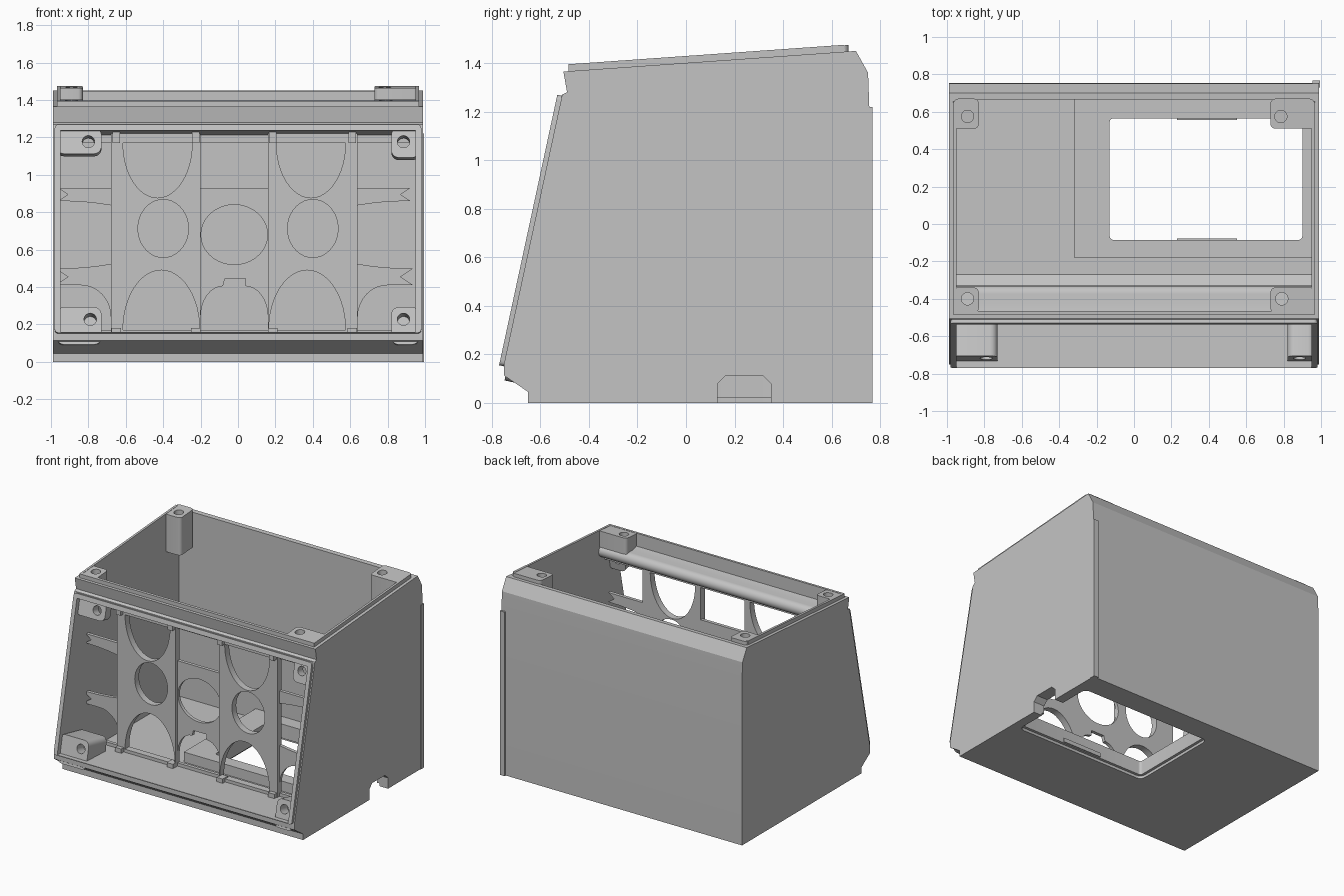
import bpy, bmesh
from math import sin, cos, pi
from mathutils import Matrix, Vector

if "Cube" in bpy.data.objects:
    bpy.data.objects.remove(bpy.data.objects["Cube"], do_unlink=True)

grey = bpy.data.materials.new("plain grey")
grey.use_nodes = True
grey.diffuse_color = (0.55, 0.55, 0.55, 1)
grey.node_tree.nodes["Principled BSDF"].inputs["Base Color"].default_value = grey.diffuse_color


def frame(u, v, w, origin=(0, 0, 0)):
    """Matrix whose columns are the sketch axes and the extrusion axis."""
    m = Matrix((u, v, w)).transposed().to_4x4()
    m.translation = Vector(origin)
    return m


# Sketch planes: side (y,z), front (x,z), plan (x,y) and the leaning bezel
X, Y, Z = Vector((1, 0, 0)), Vector((0, 1, 0)), Vector((0, 0, 1))
SIDE, FRONT, PLAN = frame(Y, Z, X), frame(X, Z, Y), frame(X, Y, Z)
lean = Vector((0, 0.24, 1.115)).normalized()
BEZEL = frame(X, lean, lean.cross(X), (0, -0.77, 0.155))


def solid(name, pts, plane, lo, hi):
    """Extrude a 2D outline between two depths on a sketch plane."""
    bm = bmesh.new()
    rings = [[bm.verts.new(plane @ Vector((a, b, d))) for a, b in pts] for d in (lo, hi)]
    bm.faces.new(rings[0])
    bm.faces.new(rings[1])
    for i in range(len(pts)):
        j = (i + 1) % len(pts)
        bm.faces.new((rings[0][i], rings[0][j], rings[1][j], rings[1][i]))
    bmesh.ops.recalc_face_normals(bm, faces=bm.faces)
    me = bpy.data.meshes.new(name)
    bm.to_mesh(me)
    bm.free()
    me.materials.append(grey)
    ob = bpy.data.objects.new(name, me)
    bpy.context.collection.objects.link(ob)
    return ob


def cut(ob, cutters):
    """Subtract the cutters and bake the result."""
    for c in cutters:
        c.hide_render = True
        mod = ob.modifiers.new("cut", "BOOLEAN")
        mod.operation, mod.solver, mod.object = "DIFFERENCE", "EXACT", c
    bpy.context.view_layer.update()
    done = ob.evaluated_get(bpy.context.evaluated_depsgraph_get())
    me = bpy.data.meshes.new_from_object(done)
    ob.modifiers.clear()
    ob.data = me
    return ob


def rect(x0, x1, y0, y1):
    return [(x0, y0), (x1, y0), (x1, y1), (x0, y1)]


def arc(cx, cy, rx, ry, a0=0, a1=360, n=24):
    return [(cx + rx * cos(pi * a / 180), cy + ry * sin(pi * a / 180))
            for a in (a0 + (a1 - a0) * i / n for i in range(n + 1))]


def ellipse(cx, cy, rx, ry):
    return arc(cx, cy, rx, ry, n=36)[:-1]


def rounded(x0, x1, y0, y1, r):
    return (arc(x1 - r, y1 - r, r, r, 0, 90, 5) + arc(x0 + r, y1 - r, r, r, 90, 180, 5)
            + arc(x0 + r, y0 + r, r, r, 180, 270, 5) + arc(x1 - r, y0 + r, r, r, 270, 360, 5))


# Cutters: the hollow inside (open at front and top), floor window, cable notch
hollow = [(-0.9, 0.165), (-0.4, 0.145), (-0.27, 0.05), (0.665, 0.05), (0.665, 1.6),
          (-0.465, 1.6), (-0.465, 1.3), (-0.41, 1.29)]
hollow += arc(-0.375, 1.245, 0.045, 0.045, 90, -90, 10) + [(-0.5, 1.235), (-0.9, 1.25)]
cavity = solid("cavity_cutter", hollow, SIDE, -0.95, 0.95)
window = solid("window_cutter", rounded(-0.13, 0.9, -0.085, 0.565, 0.02), PLAN, -0.1, 0.2)
recess = solid("recess_cutter", rounded(-0.15, 0.92, -0.105, 0.585, 0.04), PLAN, -0.1, 0.02)
notch = solid("notch_cutter", [(0.13, -0.05), (0.13, 0.08), (0.165, 0.113), (0.315, 0.113),
              (0.35, 0.08), (0.35, -0.05)], SIDE, 0.8, 1.1)

# Shell
shell = solid("shell", [(-0.65, 0), (0.755, 0), (0.755, 1.22), (0.75, 1.36), (0.70, 1.45),
              (-0.505, 1.365), (-0.49, 1.28), (-0.51, 1.27), (-0.75, 0.16), (-0.75, 0.113),
              (-0.65, 0.045)], SIDE, -0.99, 0.99)
cut(shell, [cavity, window, recess, notch])

# Thin raised rim of the leaning front bezel
bezel = solid("bezel_rim", rounded(-0.98, 0.98, 0, 1.14, 0.02), BEZEL, 0, 0.03)
cut(bezel, [cavity])

# Sloping top rim, left open along the back
rim = solid("top_rim", [(-0.485, 1.34), (-0.485, 1.395), (0.65, 1.475), (0.66, 1.43)],
            SIDE, -0.967, 0.967)
cut(rim, [cavity])

# Back corner fin and raised floor block around the window
solid("back_fin", rect(0.955, 0.995, 0.73, 0.768), PLAN, 0, 1.22)
cut(solid("floor_block", rect(-0.32, 0.955, -0.18, 0.67), PLAN, 0.04, 0.125), [window, notch])
for y in (-0.085, 0.565):
    solid("window_lip", rect(0.23, 0.55, y - 0.008, y + 0.008), PLAN, 0.025, 0.055)


# Top screw posts, tops sheared to follow the sloping rim
def top_post(name, x0, x1, y0, y1, hx, hy, depth):
    post = solid(name, rounded(x0, x1, y0, y1, 0.025), PLAN, -depth, 0)
    cut(post, [solid("hole_cutter", ellipse(hx, hy, 0.033, 0.033), PLAN, -0.15, 0.1)])
    for v in post.data.vertices:
        v.co.z += 1.393 + (v.co.y + 0.485) * 0.0705


top_post("back_right_post", -0.965, -0.83, 0.51, 0.67, -0.89, 0.575, 0.28)
top_post("back_left_post", 0.73, 0.965, 0.51, 0.67, 0.785, 0.575, 0.28)
top_post("front_right_post", -0.965, -0.83, -0.475, -0.34, -0.89, -0.4, 0.12)
top_post("front_left_post", 0.73, 0.965, -0.475, -0.34, 0.79, -0.4, 0.12)


# Bezel screw posts
def bezel_post(name, x0, x1, z0, z1, hx, hz, depth):
    v = [(z - 0.155) / 0.978 for z in (z0, z1, hz)]
    post = solid(name, rounded(x0, x1, v[0], v[1], 0.04), BEZEL, 0.035, depth)
    cut(post, [solid("hole_cutter", ellipse(hx, v[2], 0.033, 0.033), BEZEL, 0, 0.12)])


bezel_post("upper_right_bezel_post", -0.97, -0.73, 1.12, 1.26, -0.8, 1.185, 0.1)
bezel_post("upper_left_bezel_post", 0.82, 0.97, 1.1, 1.26, 0.885, 1.185, 0.1)
bezel_post("lower_right_bezel_post", -0.97, -0.73, 0.1, 0.3, -0.79, 0.235, 0.25)
bezel_post("lower_left_bezel_post", 0.82, 0.97, 0.1, 0.3, 0.885, 0.235, 0.25)

# Upright lattice behind the bezel: two thick columns joined by thinner webs
MID = -0.02


def mirrored(shapes):
    return shapes + [[(2 * MID - x, z) for x, z in s] for s in shapes]


def lattice(name, x0, x1, front, holes):
    panel = solid(name, rect(x0, x1, 0.11, 1.24), FRONT, front, -0.4)
    cut(panel, [solid("lattice_cutter", h, FRONT, -0.6, -0.3) for h in holes])


column_holes = mirrored([
    arc(-0.43, 1.17, 0.185, 0.293, 180, 360, 24),
    arc(-0.41, 0.17, 0.205, 0.32, 0, 180, 24),
]) + [ellipse(s * 0.4, 0.713, 0.135, 0.155) for s in (-1, 1)]
lattice("right_column", -0.68, -0.2, -0.45, column_holes)
lattice("left_column", 0.16, 0.64, -0.45, column_holes)

# Side webs: open bays around two forked arms
lens = [(-0.95 + 0.27 * i / 3, 0.18 * (1 - (0.27 * i / 3 / 0.55) ** 2) ** 0.5) for i in range(4)]
side_holes = mirrored([
    rect(-1.05, -0.68, 0.93, 1.17),
    [(-1.05, 0.5), (-1.05, 0.86)] + [(x, 0.68 + d) for x, d in lens]
    + [(x, 0.68 - d) for x, d in reversed(lens)],
    [(-1.05, 0.17), (-0.68, 0.17), (-0.68, 0.24)] + arc(-0.84, 0.24, 0.16, 0.17, 0, 90, 8)[1:]
    + [(-1.05, 0.41)],
    [(-1.05, 0.99), (-0.91, 0.895), (-1.05, 0.8)],
    [(-1.05, 0.55), (-0.91, 0.455), (-1.05, 0.36)],
])
lattice("right_web", -0.955, -0.68, -0.425, side_holes)
lattice("left_web", 0.64, 0.955, -0.425, side_holes)

# Middle web: square window, oval and notched arch
lattice("middle_web", -0.2, 0.16, -0.425, [
    rect(-0.3, 0.26, 0.93, 1.17),
    ellipse(MID, 0.68, 0.178, 0.16),
    [(-0.2, 0.17), (0.16, 0.17)] + arc(0.04, 0.24, 0.12, 0.165, 0, 90, 8)
    + [(0.04, 0.445), (-0.07, 0.445)] + arc(-0.08, 0.24, 0.12, 0.165, 90, 180, 8),
])

# Feet and top tabs on the lattice ribs
for x in (-0.65, -0.225, 0.185, 0.61):
    solid("rib_foot", rect(x - 0.025, x + 0.025, 0.13, 0.18), FRONT, -0.48, -0.42)
    solid("rib_tab", rect(x - 0.02, x + 0.02, 1.17, 1.25), FRONT, -0.48, -0.42)

# Remove the spent cutters, keep edges crisp and curves smooth
for ob in list(bpy.data.objects):
    if "_cutter" in ob.name:
        bpy.data.objects.remove(ob, do_unlink=True)
bpy.ops.object.select_all(action="DESELECT")
for ob in bpy.context.scene.objects:
    if ob.type == "MESH":
        ob.select_set(True)
        bpy.context.view_layer.objects.active = ob
bpy.ops.object.shade_smooth_by_angle(angle=pi / 9)
